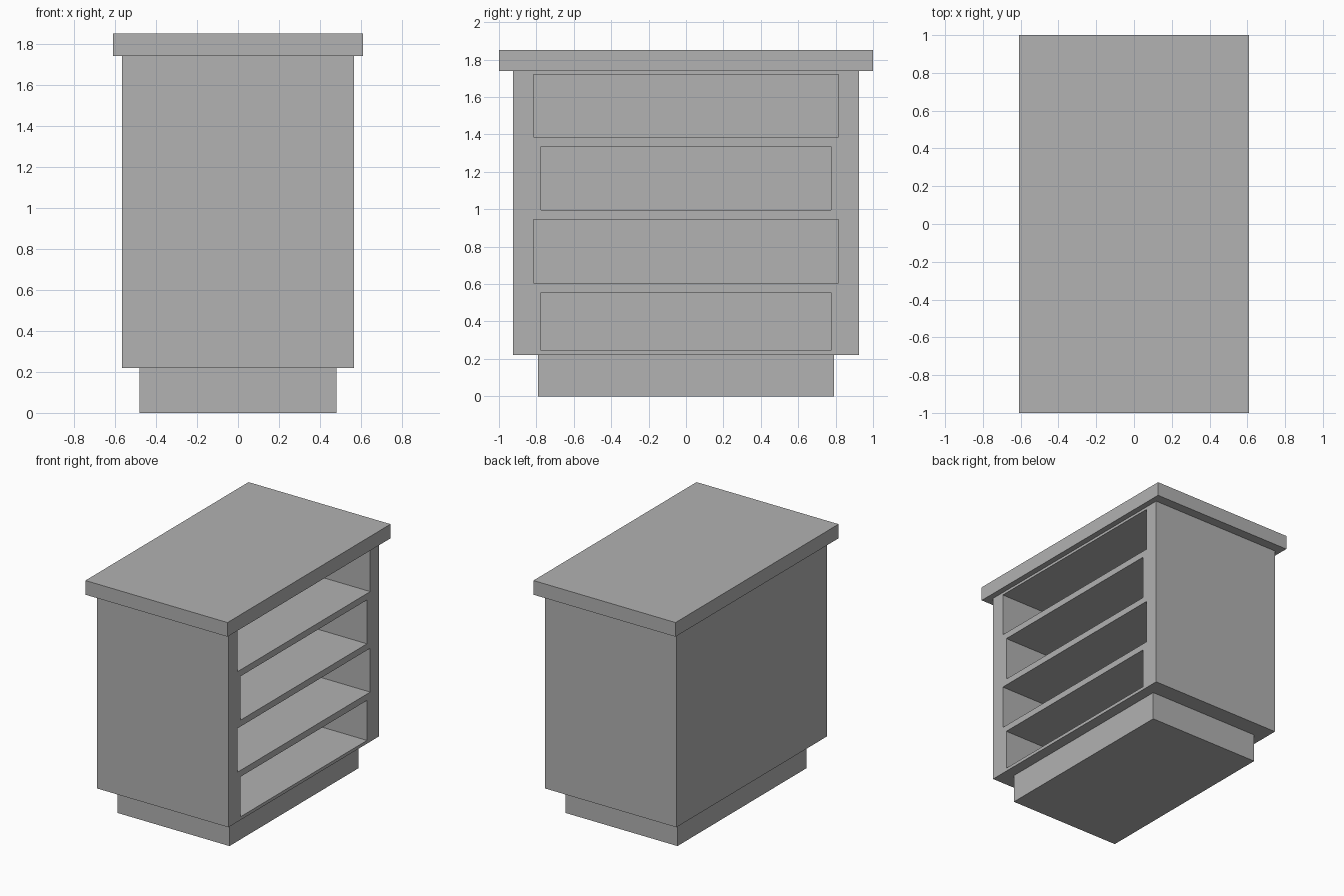
import bpy
import bmesh
from mathutils import Matrix, Vector

default = bpy.data.objects.get("Cube")
if default:
    bpy.data.objects.remove(default, do_unlink=True)

# One plain grey for the whole cabinet
grey = bpy.data.materials.new("plain_grey")
grey.use_nodes = True
colour = (0.445, 0.445, 0.445, 1.0)
grey.diffuse_color = colour
grey.node_tree.nodes["Principled BSDF"].inputs["Base Color"].default_value = colour


def boxes(name, spans):
    """One object made of boxes, each given as its low and high corner."""
    bm = bmesh.new()
    for low, high in spans:
        low, high = Vector(low), Vector(high)
        place = Matrix.Translation((low + high) / 2) @ Matrix.Diagonal((*(high - low), 1))
        bmesh.ops.create_cube(bm, size=1, matrix=place)
    mesh = bpy.data.meshes.new(name)
    bm.to_mesh(mesh)
    bm.free()
    mesh.materials.append(grey)
    obj = bpy.data.objects.new(name, mesh)
    bpy.context.collection.objects.link(obj)
    return obj


def block(name, half_x, half_y, bottom, top):
    return boxes(name, [((-half_x, -half_y, bottom), (half_x, half_y, top))])


# Recessed base, cabinet body and overhanging worktop
block("plinth", 0.48, 0.79, 0, 0.22)
body = block("cabinet_body", 0.565, 0.925, 0.22, 1.74)
block("worktop", 0.61, 1.0, 1.74, 1.85)

# Four open compartments on the +x side: half width, floor, ceiling
compartments = [(0.775, 0.245, 0.555), (0.815, 0.605, 0.945),
                (0.775, 0.995, 1.335), (0.815, 1.385, 1.72)]
cutter = boxes("compartment_cutter",
               [((-0.48, -w, low), (0.7, w, high)) for w, low, high in compartments])
cutter.hide_render = True

# Cut the compartments, bake the result and drop the cutter
cut = body.modifiers.new("compartments", 'BOOLEAN')
cut.operation = 'DIFFERENCE'
cut.solver = 'EXACT'
cut.object = cutter
bpy.context.view_layer.update()
carved = bpy.data.meshes.new_from_object(
    body.evaluated_get(bpy.context.evaluated_depsgraph_get()))
body.modifiers.clear()
body.data = carved
bpy.data.objects.remove(cutter, do_unlink=True)
